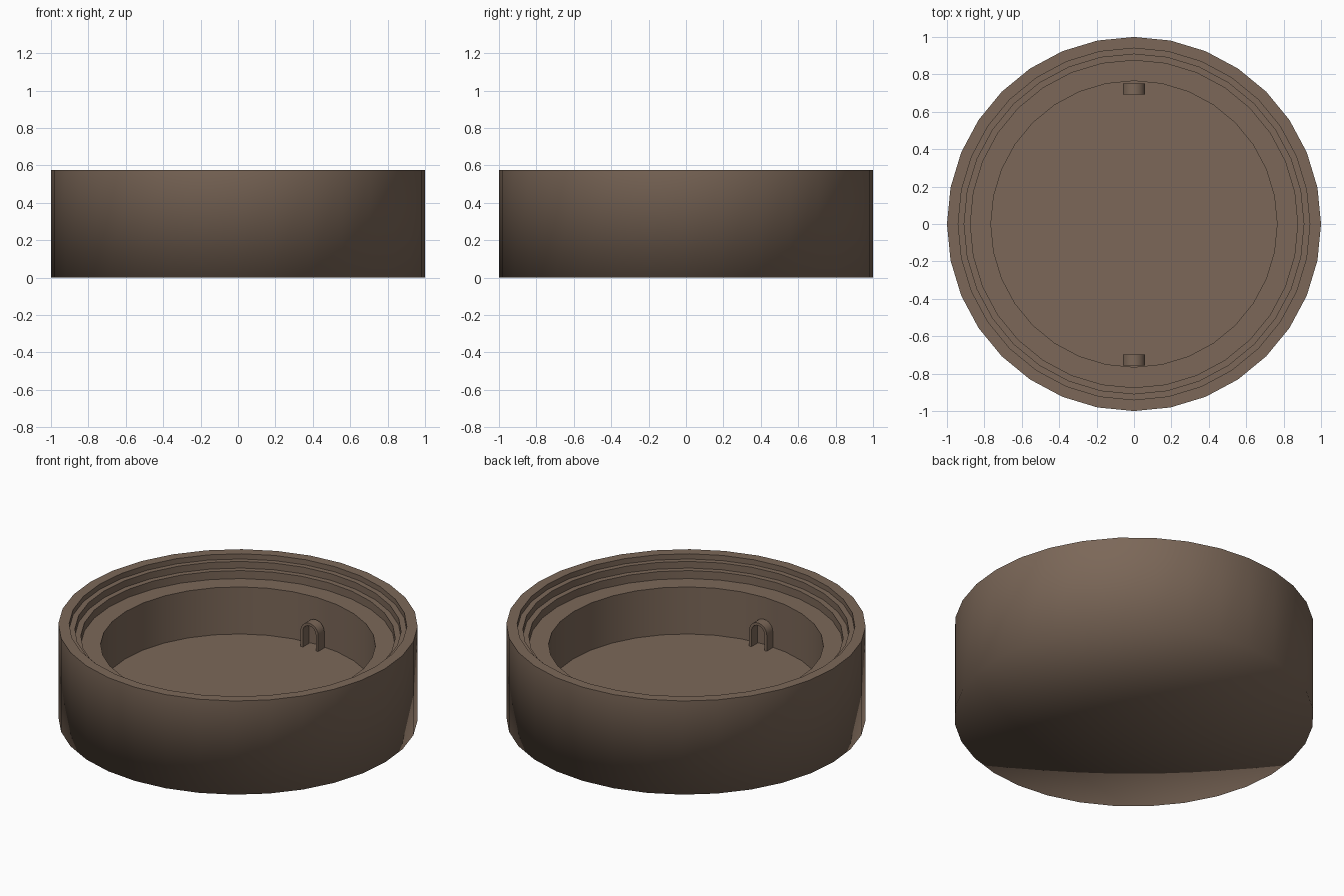
import bpy, bmesh, math

if "Cube" in bpy.data.objects:
    bpy.data.objects.remove(bpy.data.objects["Cube"])

brown = bpy.data.materials.new("warm brown")
brown.diffuse_color = (0.20, 0.137, 0.098, 1)
brown.use_nodes = True
brown.node_tree.nodes["Principled BSDF"].inputs["Base Color"].default_value = brown.diffuse_color
FLOOR = 0.164


def finish(name, bm, keep_soft=lambda e: False):
    """Smooth shading with sharp creases, except where keep_soft says so."""
    bmesh.ops.recalc_face_normals(bm, faces=bm.faces[:])
    for f in bm.faces:
        f.smooth = True
    for e in bm.edges:
        if e.calc_face_angle(0) > math.radians(30) and not keep_soft(e):
            e.smooth = False
    me = bpy.data.meshes.new(name)
    bm.to_mesh(me)
    bm.free()
    me.materials.append(brown)
    ob = bpy.data.objects.new(name, me)
    bpy.context.collection.objects.link(ob)
    return ob


def lathe(name, profile, sides):
    """Spin a profile (radius, z) whose ends lie on the axis."""
    bm = bmesh.new()
    rings = []
    for r, z in profile:
        if r == 0:
            rings.append([bm.verts.new((0, 0, z))] * sides)
        else:
            rings.append([bm.verts.new((r * math.cos(2 * math.pi * i / sides),
                                        r * math.sin(2 * math.pi * i / sides), z))
                          for i in range(sides)])
    for a, b in zip(rings, rings[1:]):
        for i in range(sides):
            j = (i + 1) % sides
            bm.faces.new(dict.fromkeys((a[i], a[j], b[j], b[i])))
    # the underside blends softly into the outer wall
    return finish(name, bm, lambda e: all(v.co.z < 1e-4 for v in e.verts))


def arch(name, y0, y1, half=0.06, thick=0.016, spring=0.262, steps=12):
    """Upright hoop: two legs and a half-round top, extruded along y."""
    def outline(r):
        arc = [(r * math.cos(math.pi * i / steps), spring + r * math.sin(math.pi * i / steps))
               for i in range(steps + 1)]
        return [(r, FLOOR)] + arc + [(-r, FLOOR)]
    bm = bmesh.new()
    strips = [[bm.verts.new((x, y, z)) for x, z in outline(r)]
              for r, y in ((half, y0), (half, y1), (half - thick, y1), (half - thick, y0))]
    for k in range(4):
        a, b = strips[k], strips[(k + 1) % 4]
        for i in range(len(a) - 1):
            bm.faces.new((a[i], a[i + 1], b[i + 1], b[i]))
    for end in (0, -1):
        bm.faces.new([s[end] for s in strips])
    return finish(name, bm)


# round dish with stepped inner rim and recessed floor
lathe("round_dish", [(0, 0), (1, 0), (1, 0.575), (0.94, 0.575), (0.94, 0.543),
                     (0.908, 0.543), (0.908, 0.502), (0.875, 0.502), (0.875, 0.453),
                     (0.765, 0.453), (0.765, FLOOR), (0, FLOOR)], 32)

# two small hoops standing on the floor against the wall
arch("back_hoop", 0.692, 0.752)
arch("front_hoop", -0.757, -0.698)
